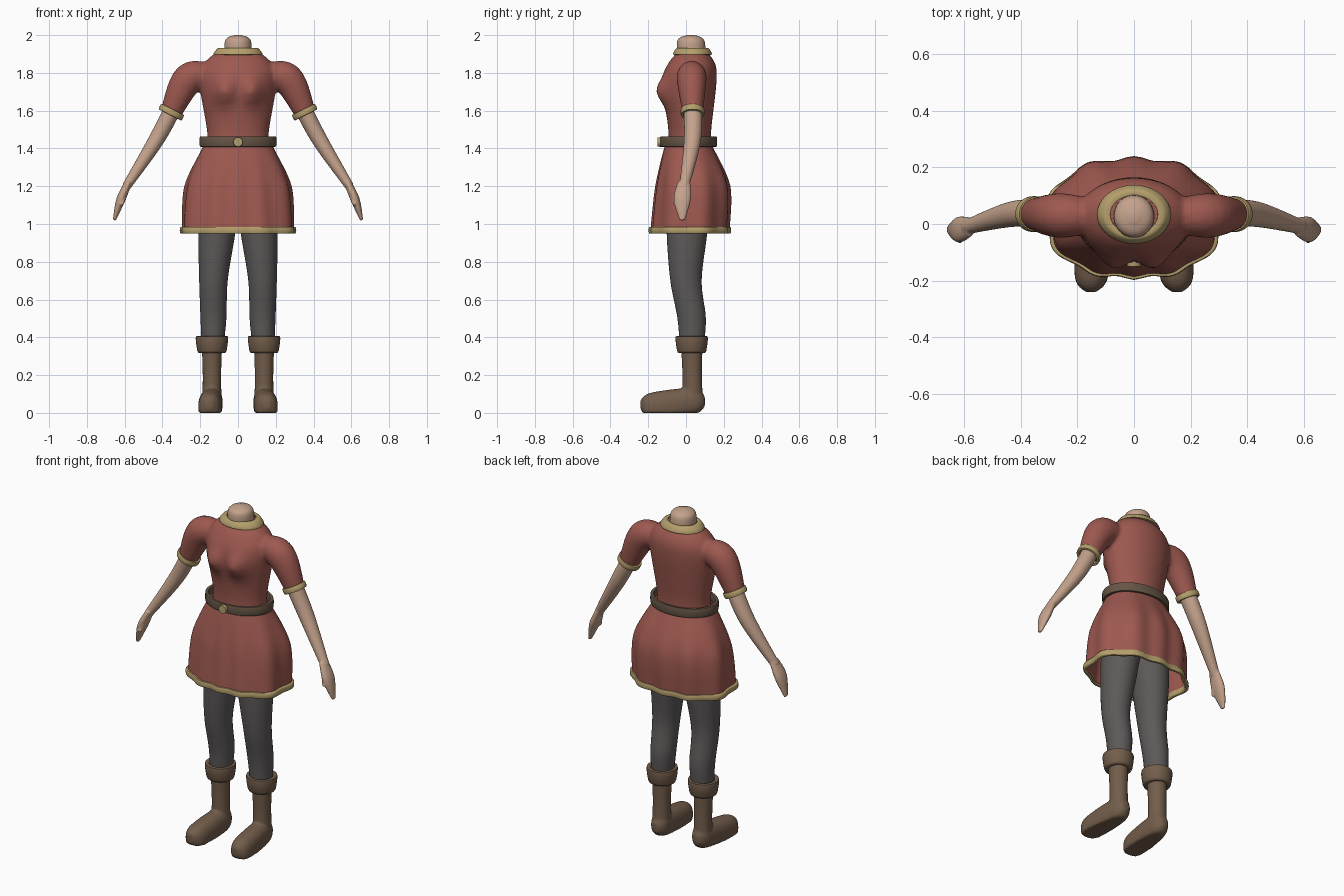
import bpy
import bmesh
from math import sin, cos, pi, exp, atan2, radians
from mathutils import Vector

cube = bpy.data.objects.get("Cube")
if cube:
    bpy.data.objects.remove(cube, do_unlink=True)

ACROSS, FORWARD, UP = Vector((1, 0, 0)), Vector((0, -1, 0)), Vector((0, 0, 1))


def material(name, *rgb):
    mat = bpy.data.materials.new(name)
    mat.use_nodes = True
    mat.diffuse_color = (*rgb, 1)
    mat.node_tree.nodes["Principled BSDF"].inputs["Base Color"].default_value = (*rgb, 1)
    return mat


red = material("red cloth", .34, .1, .08)
gold = material("gold trim", .46, .35, .15)
skin = material("skin", .55, .36, .26)
grey = material("grey leggings", .11, .1, .1)
boot_leather = material("boot leather", .17, .11, .07)
belt_leather = material("belt leather", .13, .09, .06)


def squash(value, power):
    """Raise to a power but keep the sign, to square off a circle."""
    return abs(value) ** power * (1 if value > 0 else -1)


def smooth_path(rings, steps):
    """Catmull-Rom interpolation of (x, y, z, radius) rings."""
    points = [Vector(ring) for ring in rings]
    padded = [points[0], *points, points[-1]]
    path = []
    for before, start, end, after in zip(padded, padded[1:], padded[2:], padded[3:]):
        leave, arrive = (end - before) / 2, (after - start) / 2
        for step in range(steps):
            t = step / steps
            ease = t * t * (3 - t - t)
            path.append(start.lerp(end, ease) + leave * (t * (1 - t) ** 2)
                        - arrive * (t * t * (1 - t)))
    return path + [points[-1]]


def loft(bm, rings, side=1, axis=None, ref=-FORWARD, ratio=1, steps=8, cap=True,
         power=1, warp=None, segments=48):
    """Skin rings whose depth is ratio * radius; side mirrors them in x."""
    path = smooth_path(rings, steps)
    loops = []
    for i, ring in enumerate(path):
        ahead, behind = path[min(i + 1, len(path) - 1)], path[max(i - 1, 0)]
        along = axis or (ahead - behind).to_3d().normalized()
        u = ref.cross(along).normalized()
        v = along.cross(u) * ratio
        loop = []
        for k in range(segments):
            angle = 2 * pi * k / segments
            p = ring.to_3d() + ring.w * (u * squash(cos(angle), power)
                                         + v * squash(sin(angle), power))
            p.x *= side
            loop.append(bm.verts.new(warp(p) if warp else p))
        loops.append(loop)
    for low, high in zip(loops, loops[1:]):
        for k in range(segments):
            bm.faces.new((low[k - 1], low[k], high[k], high[k - 1]))
    if cap:
        bm.faces.new(loops[0])
        bm.faces.new(loops[-1])


def finish(name, bm, mat, voxel=None, relax=3, shell=None):
    """Make the object; voxel fuses its overlapping volumes into one skin."""
    bmesh.ops.recalc_face_normals(bm, faces=bm.faces)
    mesh = bpy.data.meshes.new(name)
    bm.to_mesh(mesh)
    bm.free()
    mesh.materials.append(mat)
    mesh.shade_smooth()
    mesh.set_sharp_from_angle(angle=radians(50))
    obj = bpy.data.objects.new(name, mesh)
    bpy.context.collection.objects.link(obj)
    if voxel:
        fuse = obj.modifiers.new("fuse", "REMESH")
        fuse.mode = "VOXEL"
        fuse.voxel_size = voxel
        fuse.use_smooth_shade = True
        soften = obj.modifiers.new("soften", "SMOOTH")
        soften.iterations = relax
    if shell:
        thickness = obj.modifiers.new("thickness", "SOLIDIFY")
        thickness.thickness = shell


def band(name, mat, centre, radius, height, thick, axis=UP, flare=0, **options):
    """Closed strap with a rounded-box section, flaring towards its top."""
    rings = []
    sides = 12
    for k in range(sides + 1):
        angle = 2 * pi * k / sides
        rise, out = squash(sin(angle), .5), squash(cos(angle), .5)
        place = Vector(centre) + axis * (rise * height / 2)
        rings.append((*place, radius + out * thick / 2 + rise * flare))
    bm = bmesh.new()
    loft(bm, rings, axis=axis, steps=1, cap=False, **options)
    bmesh.ops.remove_doubles(bm, verts=bm.verts, dist=.0001)
    finish(name, bm, mat)


def bust(p):
    if p.y < 0:
        p.y -= .05 * exp(-((abs(p.x) - .075) / .06) ** 2 - ((p.z - 1.7) / .07) ** 2)
    return p


def folds(p):
    strength = max(0, min(1, (1.4 - p.z) * 5))
    wave = 1 + .03 * strength * cos(10 * (atan2(p.y, p.x) - pi / 2))
    return Vector((p.x * wave, p.y * wave, p.z))


def on_ground(p):
    return Vector((p.x, p.y, max(p.z, 0)))


# Shirt: torso and sleeves fused into one garment
bm = bmesh.new()
loft(bm, [(0, .02, 1.4, .165), (0, .02, 1.5, .165), (0, .02, 1.75, .205),
          (0, .03, 1.85, .18), (0, .035, 1.92, .1)],
     axis=UP, ratio=.69, warp=bust)
for side in (-1, 1):
    loft(bm, [(.13, .03, 1.78, .06), (.26, .03, 1.77, .083), (.355, .035, 1.59, .057)],
         side, ratio=.95)
finish("shirt", bm, red, voxel=.011, relax=5)

# Skirt with soft folds and a gold hem
cloth = dict(ratio=.69, power=.85, warp=folds, segments=96)
bm = bmesh.new()
loft(bm, [(0, .015, 1.44, .16), (0, .015, 1.4, .19), (0, .035, 1.2, .28), (0, .02, .96, .295)],
     axis=UP, cap=False, **cloth)
finish("skirt", bm, red, shell=.01)
band("skirt_hem", gold, (0, .02, .967), .295, .036, .024, **cloth)

# Belt and round buckle
band("belt", belt_leather, (0, .014, 1.436), .192, .056, .024, ratio=.74)
bm = bmesh.new()
loft(bm, [(0, -.12, 1.434, .027), (0, -.15, 1.434, .024)], axis=FORWARD, ref=UP)
finish("buckle", bm, gold)

# Neck and collar
bm = bmesh.new()
loft(bm, [(0, .03, 1.85, .07), (0, .026, 1.97, .068), (0, .026, 2, .02)],
     axis=UP, ratio=1.05)
finish("neck", bm, skin)
band("collar", gold, (0, .034, 1.914), .107, .036, .03, flare=-.013, ratio=.8)

# Leggings: two legs fused at the hips
bm = bmesh.new()
for side in (-1, 1):
    loft(bm, [(.09, .015, 1.2, .11), (.112, .005, .95, .098), (.13, 0, .7, .076),
              (.13, .03, .5, .069), (.135, .03, .34, .058)],
         side, axis=UP, ratio=1.1)
finish("leggings", bm, grey, voxel=.011)

for side, label in ((-1, "right"), (1, "left")):
    # Sleeve trim, square to the arm
    band(label + "_sleeve_trim", gold, (.353, .035, 1.592), .06, .034, .018,
         axis=Vector((-1, 0, 2)).normalized(), side=side, ratio=.92)

    # Arm with a flat hand and thumb
    bm = bmesh.new()
    loft(bm, [(.32, .034, 1.66, .046), (.43, .035, 1.45, .042), (.59, -.01, 1.2, .024)],
         side, ratio=1.08)
    loft(bm, [(.58, -.01, 1.22, .018), (.62, -.02, 1.13, .024), (.655, -.02, 1.02, .008)],
         side, ratio=1.9)
    loft(bm, [(.59, -.02, 1.19, .018), (.617, -.06, 1.1, .01)], side)
    finish(label + "_arm", bm, skin, voxel=.006)

    # Boot: shaft and foot fused, sole flattened on the ground
    bm = bmesh.new()
    loft(bm, [(.138, .03, .38, .055), (.138, .033, .2, .049), (.138, .035, .05, .052)],
         side, axis=UP, ratio=1.06)
    loft(bm, [(.137, .1, .06, .02), (.138, .04, .06, .055), (.15, -.18, .03, .06),
              (.152, -.24, .045, .02)],
         side, axis=FORWARD, ref=UP, ratio=1.3, power=.85, warp=on_ground)
    finish(label + "_boot", bm, boot_leather, voxel=.008)
    band(label + "_boot_cuff", boot_leather, (.138, .03, .362), .068, .092, .03,
         side=side, flare=.006)
